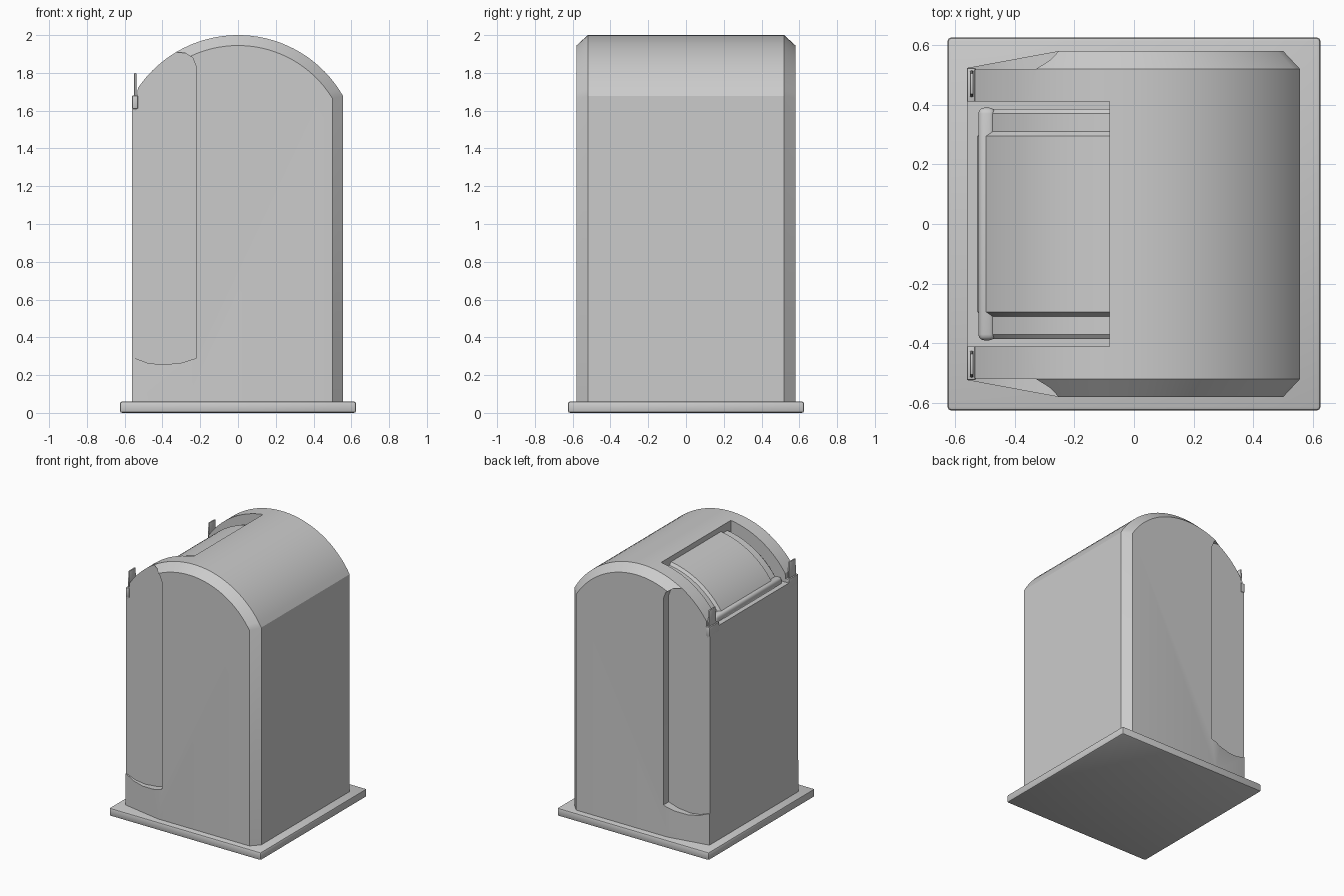
import bpy, bmesh, math

if "Cube" in bpy.data.objects:
    bpy.data.objects.remove(bpy.data.objects["Cube"], do_unlink=True)

grey = bpy.data.materials.new("plain grey")
grey.use_nodes = True
COLOUR = (0.6, 0.6, 0.6, 1)
grey.diffuse_color = COLOUR
grey.node_tree.nodes["Principled BSDF"].inputs["Base Color"].default_value = COLOUR

R, TOP = 0.641, 2.0            # roof arch radius and crown height
CZ = TOP - R                   # height of the arch centre
LEDGE = 1.67


def arc(r, x0, x1, n=32):
    """Roof arc points in xz, running from x0 to x1."""
    a, b = math.asin(x0 / r), math.asin(x1 / r)
    angles = [a + (b - a) * i / n for i in range(n + 1)]
    return [(r * math.sin(t), CZ + r * math.cos(t)) for t in angles]


def loft(name, sections):
    """Solid through xz outlines placed at successive y positions."""
    bm = bmesh.new()
    rings = [[bm.verts.new((x, y, z)) for x, z in pts] for y, pts in sections]
    n = len(rings[0])
    for a, b in zip(rings, rings[1:]):
        for i in range(n):
            j = (i + 1) % n
            bm.faces.new((a[i], a[j], b[j], b[i]))
    bm.faces.new(rings[0])
    bm.faces.new(rings[-1])
    bmesh.ops.recalc_face_normals(bm, faces=bm.faces)
    mesh = bpy.data.meshes.new(name)
    bm.to_mesh(mesh)
    bm.free()
    mesh.materials.append(grey)
    obj = bpy.data.objects.new(name, mesh)
    bpy.context.collection.objects.link(obj)
    return obj


def box(name, x0, x1, y0, y1, z0, z1):
    pts = [(x0, z0), (x1, z0), (x1, z1), (x0, z1)]
    return loft(name, [(y0, pts), (y1, pts)])


def activate(obj):
    bpy.ops.object.select_all(action='DESELECT')
    obj.select_set(True)
    bpy.context.view_layer.objects.active = obj


def apply_modifier(obj, mod):
    activate(obj)
    bpy.ops.object.modifier_apply(modifier=mod.name)


def bevel(obj, width, segments=2):
    mod = obj.modifiers.new("bevel", 'BEVEL')
    mod.width, mod.segments = width, segments
    apply_modifier(obj, mod)


def cut(obj, cutter):
    mod = obj.modifiers.new("cut", 'BOOLEAN')
    mod.operation, mod.solver, mod.object = 'DIFFERENCE', 'EXACT', cutter
    apply_modifier(obj, mod)
    bpy.data.objects.remove(cutter, do_unlink=True)


def smooth(obj, angle=30):
    activate(obj)
    bpy.ops.object.shade_smooth_by_angle(angle=math.radians(angle))


# Base plate
base = box("base_plate", -0.625, 0.625, -0.625, 0.625, 0, 0.06)
bevel(base, 0.012)
smooth(base)


# Arched body with chamfered ends
def body_outline(right, left, r):
    return ([(right, 0.05)] + arc(r, right, left)
            + [(-0.535, LEDGE), (-0.56, LEDGE), (-0.56, 0.05)])


inner = body_outline(0.5, -0.49, R - 0.055)
outer = body_outline(0.556, -0.53, R)
body = loft("body", [(-0.58, inner), (-0.52, outer), (0.52, outer), (0.58, inner)])

# Tapered side walls and shallow side recesses
recess = [(-0.22, 0.29), (-0.3, 0.265), (-0.4, 0.255), (-0.48, 0.265),
          (-0.6, 0.31), (-0.6, 1.91), (-0.33, 1.91), (-0.28, 1.905),
          (-0.24, 1.88), (-0.22, 1.83)]
for s in (-1, 1):
    wedge = loft("wedge_cutter", [
        (s * 0.516, [(-0.6, 0), (-0.599, 0), (-0.599, 2.1), (-0.6, 2.1)]),
        (s * 0.584, [(-0.6, 0), (-0.23, 0), (-0.23, 2.1), (-0.6, 2.1)]),
        (s * 0.7, [(-0.6, 0), (-0.23, 0), (-0.23, 2.1), (-0.6, 2.1)])])
    cut(body, wedge)
    cut(body, loft("recess_cutter", [(s * 0.518, recess), (s * 0.7, recess)]))

# Hatch opening in the roof
cut(body, box("hatch_cutter", -0.7, -0.082, -0.41, 0.41, 1.655, 2.2))
smooth(body)


# Curved hatch door with lowered side flanks
def drum_outline(r):
    edge = -math.sqrt(r * r - (1.64 - CZ) ** 2)
    return arc(r, -0.08, edge, 20) + [(-0.08, 1.64)]


flank, edge, crown = (drum_outline(r) for r in (0.57, 0.582, 0.602))
door = loft("hatch_door", [
    (-0.385, flank), (-0.37, edge), (-0.31, edge), (-0.295, crown),
    (0.295, crown), (0.31, edge), (0.37, edge), (0.385, flank)])
smooth(door)

# Rounded lip along the lower edge of the door
lip = box("hatch_lip", -0.522, -0.465, -0.39, 0.39, 1.62, 1.7)
bevel(lip, 0.02, 3)
smooth(lip)

# Upright tabs and their mounting blocks at the corners
for s, side in ((-1, "front"), (1, "back")):
    tab = box(side + "_tab", -0.55, -0.538, s * 0.42, s * 0.52, 1.6, 1.8)
    for v in tab.data.vertices:
        if v.co.z > 1.7:
            v.co.y = s * 0.47 + (v.co.y - s * 0.47) * 0.7
    bevel(tab, 0.004)
    smooth(tab)
    block = box(side + "_tab_block", -0.56, -0.53, s * 0.41, s * 0.523, 1.61, LEDGE + 0.01)
    bevel(block, 0.004)
    smooth(block)
